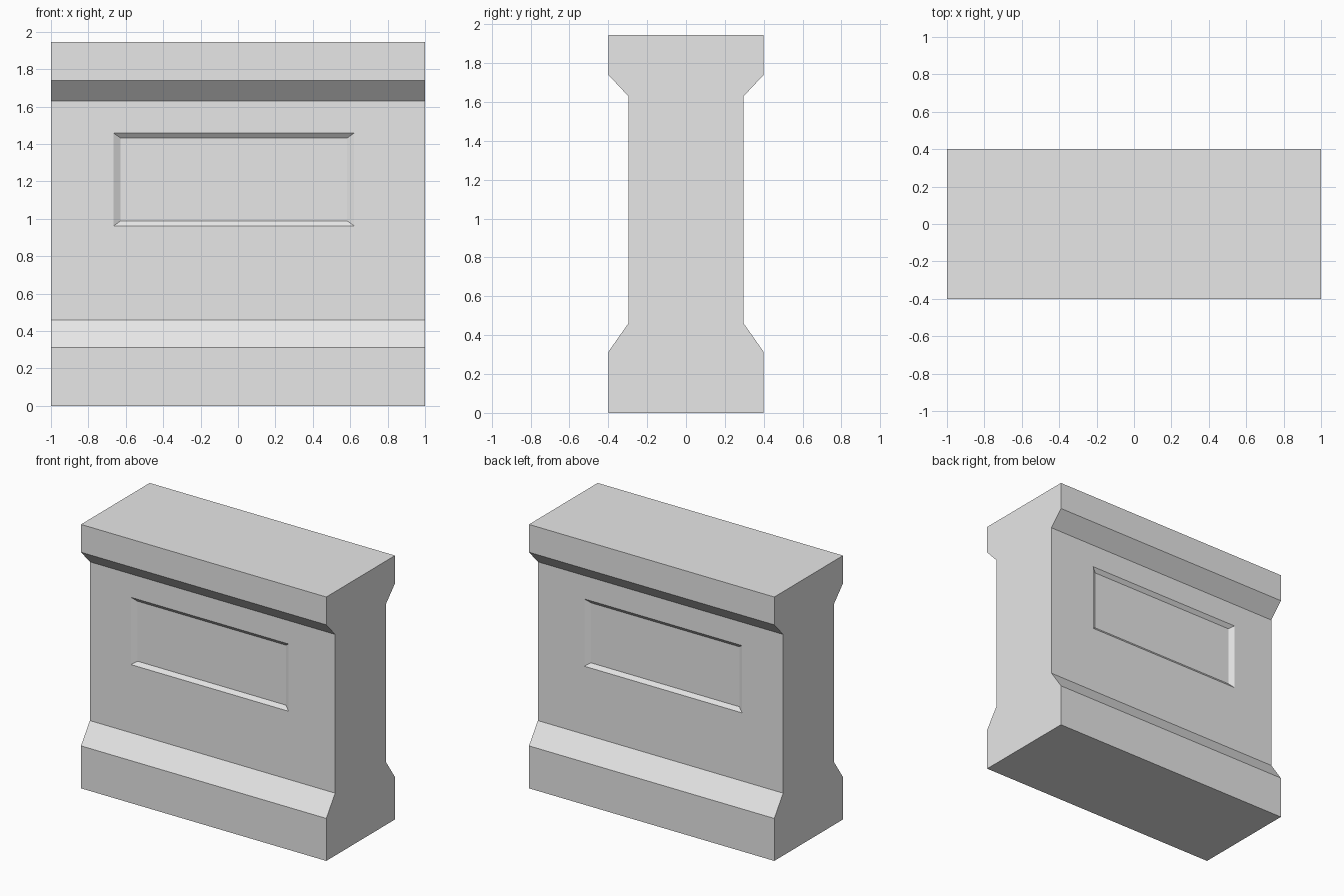
import bpy, bmesh

if "Cube" in bpy.data.objects:
    bpy.data.objects.remove(bpy.data.objects["Cube"])

stone = bpy.data.materials.new("pale_grey_stone")
stone.diffuse_color = (0.8, 0.8, 0.8, 1)
stone.use_nodes = True
stone.node_tree.nodes["Principled BSDF"].inputs["Base Color"].default_value = stone.diffuse_color


def loft(name, ring_a, ring_b):
    """Closed solid between two matching rings of points."""
    bm = bmesh.new()
    a = [bm.verts.new(p) for p in ring_a]
    b = [bm.verts.new(p) for p in ring_b]
    bm.faces.new(a)
    bm.faces.new(b)
    n = len(a)
    for i in range(n):
        j = (i + 1) % n
        bm.faces.new((a[i], a[j], b[j], b[i]))
    bmesh.ops.recalc_face_normals(bm, faces=bm.faces)
    mesh = bpy.data.meshes.new(name)
    bm.to_mesh(mesh)
    bm.free()
    mesh.materials.append(stone)
    obj = bpy.data.objects.new(name, mesh)
    bpy.context.collection.objects.link(obj)
    return obj


# Wall body: mirrored profile with plinth, narrow shaft and cap, swept along x
WAIST = 0.297
half = [(0.4, 0), (0.4, 0.313), (WAIST, 0.46), (WAIST, 1.63), (0.4, 1.74), (0.4, 1.945)]
profile = half + [(-y, z) for y, z in reversed(half)]
wall = loft("barrier_wall", [(-1, y, z) for y, z in profile], [(1, y, z) for y, z in profile])

# Recessed panels with sloped borders, on the front and back
CX, CZ, HX, HZ = -0.022, 1.21, 0.643, 0.248
BX, BZ, DEPTH = 0.038, 0.027, 0.022


def panel_ring(y, t):
    """Panel outline; t = 0 at the wall face, 1 at the recess floor."""
    hx, hz = HX - BX * t, HZ - BZ * t
    return [(CX + sx * hx, y, CZ + sz * hz) for sx, sz in ((-1, -1), (1, -1), (1, 1), (-1, 1))]


for side, label in ((-1, "front"), (1, "back")):
    cutter = loft(label + "_panel_cutter",
                  panel_ring(side * (WAIST + DEPTH), -1),
                  panel_ring(side * (WAIST - DEPTH), 1))
    cutter.hide_render = True
    mod = wall.modifiers.new(label + "_panel", 'BOOLEAN')
    mod.operation = 'DIFFERENCE'
    mod.solver = 'EXACT'
    mod.object = cutter
    bpy.context.view_layer.objects.active = wall
    bpy.ops.object.modifier_apply(modifier=mod.name)
    bpy.data.objects.remove(cutter)
